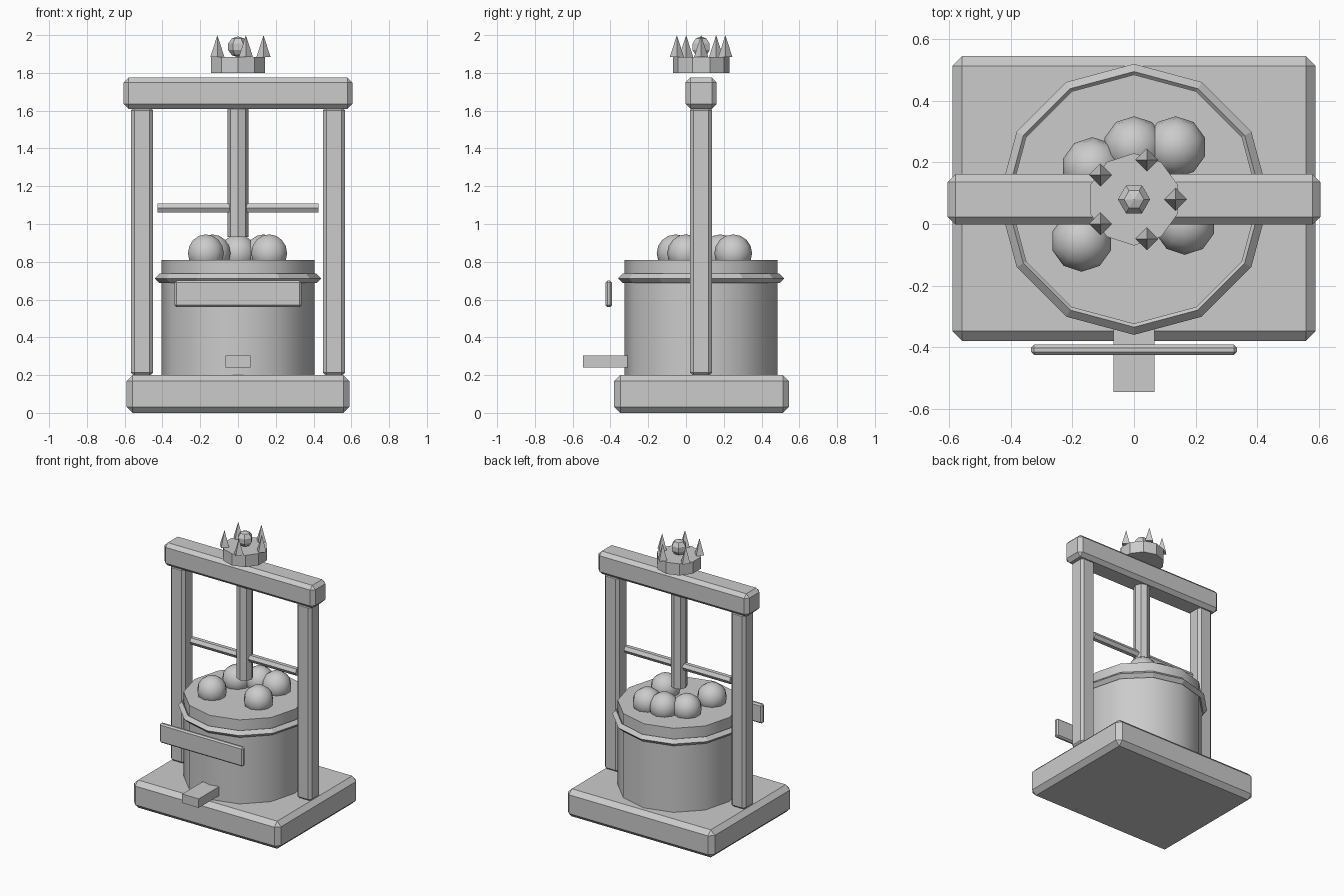
import bpy
from math import pi, cos, sin

if "Cube" in bpy.data.objects:
    bpy.data.objects.remove(bpy.data.objects["Cube"])

AXIS_Y = 0.08  # the frame, screw and tub share this centre line

grey = bpy.data.materials.new("plain grey")
grey.use_nodes = True
grey.diffuse_color = (0.6, 0.6, 0.6, 1)
grey.node_tree.nodes["Principled BSDF"].inputs["Base Color"].default_value = (0.6, 0.6, 0.6, 1)


def finish(name, smooth=False):
    ob = bpy.context.object
    ob.name = name
    ob.data.materials.append(grey)
    if smooth:
        bpy.ops.object.shade_smooth_by_angle(angle=pi / 4)
    return ob


def box(name, low, high, bevel=0):
    centre = [(a + b) / 2 for a, b in zip(low, high)]
    bpy.ops.mesh.primitive_cube_add(size=1, location=centre)
    ob = finish(name)
    ob.scale = [b - a for a, b in zip(low, high)]
    bpy.ops.object.transform_apply(location=False, rotation=False, scale=True)
    if bevel:
        mod = ob.modifiers.new("edges", "BEVEL")
        mod.width = bevel
        mod.segments = 1
    return ob


def prism(name, sides, r, low, high, r_top=None, xy=(0, AXIS_Y), smooth=False):
    bpy.ops.mesh.primitive_cone_add(
        vertices=sides, radius1=r, radius2=r if r_top is None else r_top,
        depth=high - low, location=(*xy, (low + high) / 2))
    return finish(name, smooth)


def ball(name, segments, rings, r, location, smooth=False):
    bpy.ops.mesh.primitive_uv_sphere_add(
        segments=segments, ring_count=rings, radius=r, location=location)
    ob = finish(name)
    if smooth:
        bpy.ops.object.shade_smooth()
    return ob


# Frame
box("base", (-0.59, -0.38, 0), (0.59, 0.545, 0.2), 0.032)
for side, x in (("left", 0.508), ("right", -0.508)):
    box(side + "_post", (x - 0.058, AXIS_Y - 0.058, 0.195),
        (x + 0.058, AXIS_Y + 0.058, 1.62), 0.018)
box("top_beam", (-0.605, AXIS_Y - 0.082, 1.61), (0.605, AXIS_Y + 0.082, 1.775), 0.025)

# Screw and its turning bar
prism("screw", 8, 0.055, 0.93, 1.63)
bar = prism("turning_bar", 6, 0.028, 0.66, 1.51)
bar.rotation_euler = (0, pi / 2, 0)

# Tub with hoop, spout and front board
prism("tub", 12, 0.405, 0.2, 0.81, smooth=True)
bpy.ops.mesh.primitive_torus_add(
    major_segments=12, minor_segments=4, major_radius=0.415, minor_radius=0.025,
    location=(0, AXIS_Y, 0.712))
finish("hoop")
box("spout", (-0.066, -0.545, 0.24), (0.066, -0.31, 0.305))
box("front_board", (-0.335, -0.425, 0.56), (0.335, -0.392, 0.70), 0.01)

# Fruit heaped on the tub
fruit = ((-0.17, -0.055), (0.165, 0.0), (0.135, 0.25), (0, 0.25), (-0.135, 0.182))
for i, (x, y) in enumerate(fruit):
    ball(f"fruit_{i + 1}", 10, 8, 0.1, (x, y, 0.845), smooth=True)

# Crown floating above the beam
prism("crown_band", 10, 0.15, 1.80, 1.885)
for i in range(5):
    a = i * 2 * pi / 5
    prism(f"crown_spike_{i + 1}", 4, 0.037, 1.885, 2.0, 0,
          (0.135 * cos(a), AXIS_Y + 0.135 * sin(a)))
gem = ball("crown_gem", 6, 5, 0.055, (0, AXIS_Y, 1.938))
gem.rotation_euler.z = pi / 6
